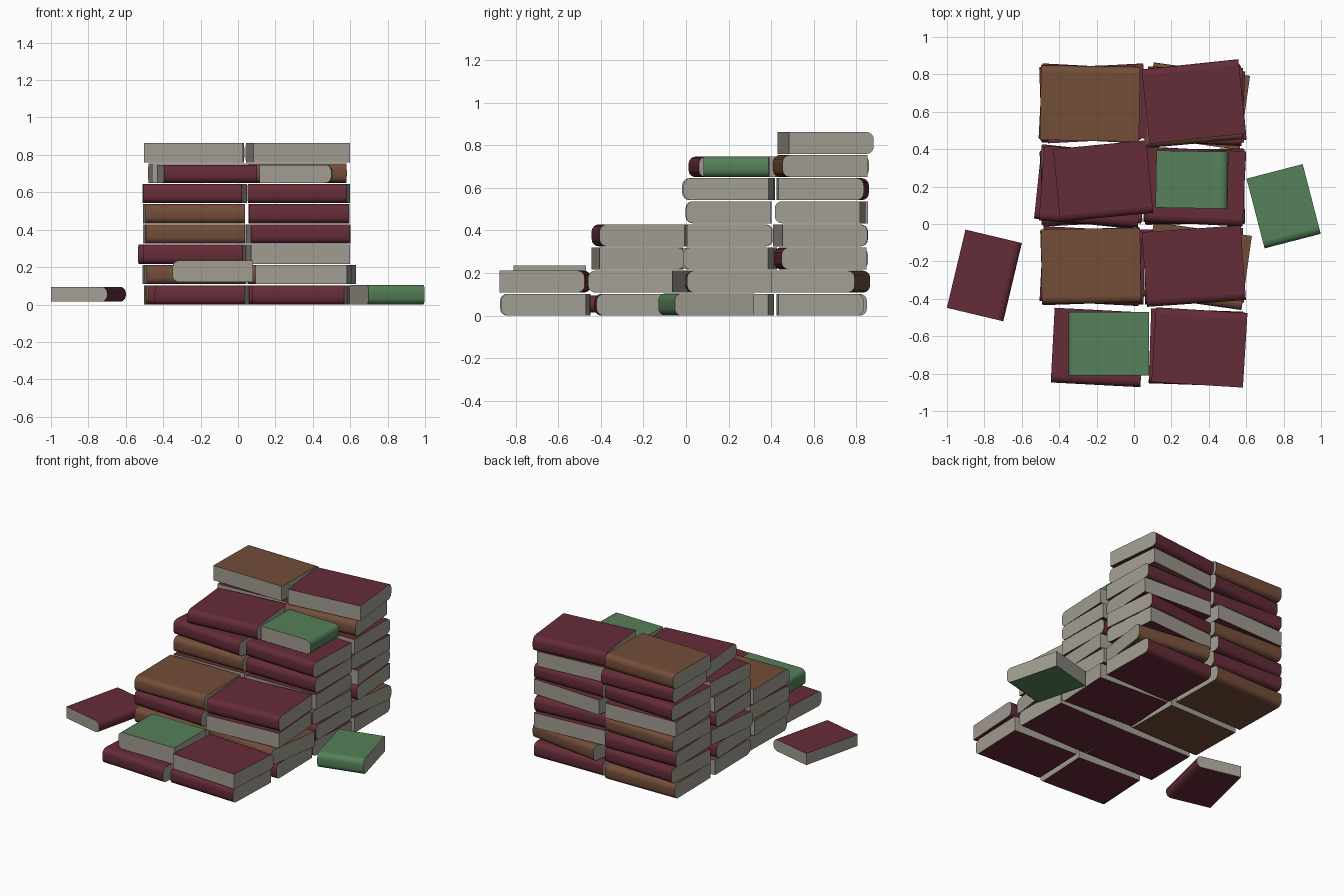
import bpy, bmesh
from math import radians, sin, cos, pi

if "Cube" in bpy.data.objects:
    bpy.data.objects.remove(bpy.data.objects["Cube"])


def material(name, rgb):
    m = bpy.data.materials.new(name)
    m.diffuse_color = (*rgb, 1)
    m.use_nodes = True
    m.node_tree.nodes["Principled BSDF"].inputs["Base Color"].default_value = m.diffuse_color
    return m


PAGES = material("pages", (0.36, 0.34, 0.29))
COVERS = {
    "R": material("red_cover", (0.13, 0.025, 0.04)),
    "B": material("brown_cover", (0.17, 0.075, 0.04)),
    "G": material("green_cover", (0.09, 0.22, 0.10)),
}
TURN = {"f": 0, "b": 180, "r": 90, "l": -90}   # side the spine faces


def book(name, color, spine, x, y, z, rot=0, length=0.53, depth=0.40, thick=0.103):
    """Closed book: rounded spine edge, cover top and bottom, flat page sides."""
    r, n = 0.034, 4
    d, h = depth / 2, thick / 2
    prof = [(d, -h), (d, h)]
    for k in range(n + 1):
        a = pi / 2 * k / n
        prof.append((-d + r - r * sin(a), h - r + r * cos(a)))
    prof += [(p, -q) for p, q in reversed(prof[2:])]
    bm = bmesh.new()
    ends = [[bm.verts.new((s * length / 2, p, q + h)) for p, q in prof] for s in (-1, 1)]
    bm.faces.new(ends[0])
    bm.faces.new(ends[1][::-1])
    m = len(prof)
    for i in range(m):
        j = (i + 1) % m
        f = bm.faces.new((ends[0][i], ends[1][i], ends[1][j], ends[0][j]))
        f.material_index = 1 if i else 0
        f.smooth = 2 <= i < m - 1
    bmesh.ops.recalc_face_normals(bm, faces=bm.faces)
    for e in bm.edges:
        if len(e.link_faces) == 2 and e.calc_face_angle() > radians(35):
            e.smooth = False
    me = bpy.data.meshes.new(name)
    bm.to_mesh(me)
    bm.free()
    me.materials.append(PAGES)
    me.materials.append(COVERS[color])
    ob = bpy.data.objects.new(name, me)
    ob.location = (x, y, z)
    ob.rotation_euler.z = radians(TURN[spine] + rot)
    bpy.context.collection.objects.link(ob)


# Stepped piles: (cover, spine side, rotation, x shift) from the bottom up
STACKS = {
    ("front_left", -0.195, -0.66, 0.48): [("R", "f", -3, 0)],
    ("front_right", 0.34, -0.66, 0.49): [("R", "f", -2, -0.01), ("R", "b", -3.5, 0.01)],
    ("second_left", -0.23, -0.225, 0.53): [
        ("R", "f", -1, 0.02), ("B", "f", 2, 0), ("R", "f", -3, 0.0), ("B", "f", 0.8, 0)],
    ("second_right", 0.32, -0.225, 0.53): [
        ("R", "f", 1, 0.0), ("B", "f", -8, 0.02), ("R", "b", 4, 0.0), ("R", "f", 4, 0)],
    ("third_left", -0.23, 0.2, 0.53): [
        ("B", "f", 1, 0), ("R", "b", 3, 0.0), ("R", "f", -6, -0.02),
        ("R", "b", 2, 0.0), ("B", "f", 0.5, 0), ("R", "f", -4, 0.0)],
    ("third_right", 0.325, 0.2, 0.53): [
        ("R", "f", -3, 0), ("R", "f", 1, 0), ("B", "f", -3, 0),
        ("R", "b", 1, 0), ("R", "f", 0, 0), ("R", "f", -2.5, 0.0)],
    ("back_left", -0.235, 0.645, 0.53): [
        ("B", "b", 1, 0), ("R", "b", -3, 0), ("R", "b", 2, 0), ("B", "b", -2, 0),
        ("R", "f", 2, 0), ("R", "b", -3, 0), ("R", "b", 3, 0.03), ("B", "b", -1, 0)],
    ("back_right", 0.325, 0.63, 0.52): [
        ("R", "b", 1, 0), ("B", "b", -8, 0.01), ("R", "f", 4, 0), ("R", "b", 5, 0),
        ("R", "f", -3, 0), ("R", "b", 1, 0), ("B", "f", 5, -0.02), ("R", "b", 6, -0.005)],
}
PITCH = 0.1085
for (pile, x, y, length), books in STACKS.items():
    for i, (color, spine, rot, dx) in enumerate(books):
        yy = y + (0.025 if pile == "back_right" and i == 7 else 0)
        book(f"{pile}_book_{i + 1}", color, spine, x + dx, yy, i * PITCH, rot, length)

# Odd-sized books lying on the steps
book("small_green_book_front", "G", "l", -0.135, -0.64, 0.12, 0, 0.34, 0.43, 0.115)
book("small_green_book_top", "G", "r", 0.31, 0.237, 0.65, -1, 0.305, 0.385, 0.097)
book("large_red_book_top", "R", "f", -0.165, 0.23, 0.65, 5.5, 0.50, 0.39, 0.097)

# Loose books on the floor at either side
book("loose_red_book", "R", "r", -0.80, -0.275, 0.015, -13.4, 0.43, 0.31, 0.08)
book("loose_green_book", "G", "f", 0.80, 0.095, 0.0, 14.5, 0.31, 0.385, 0.105)
